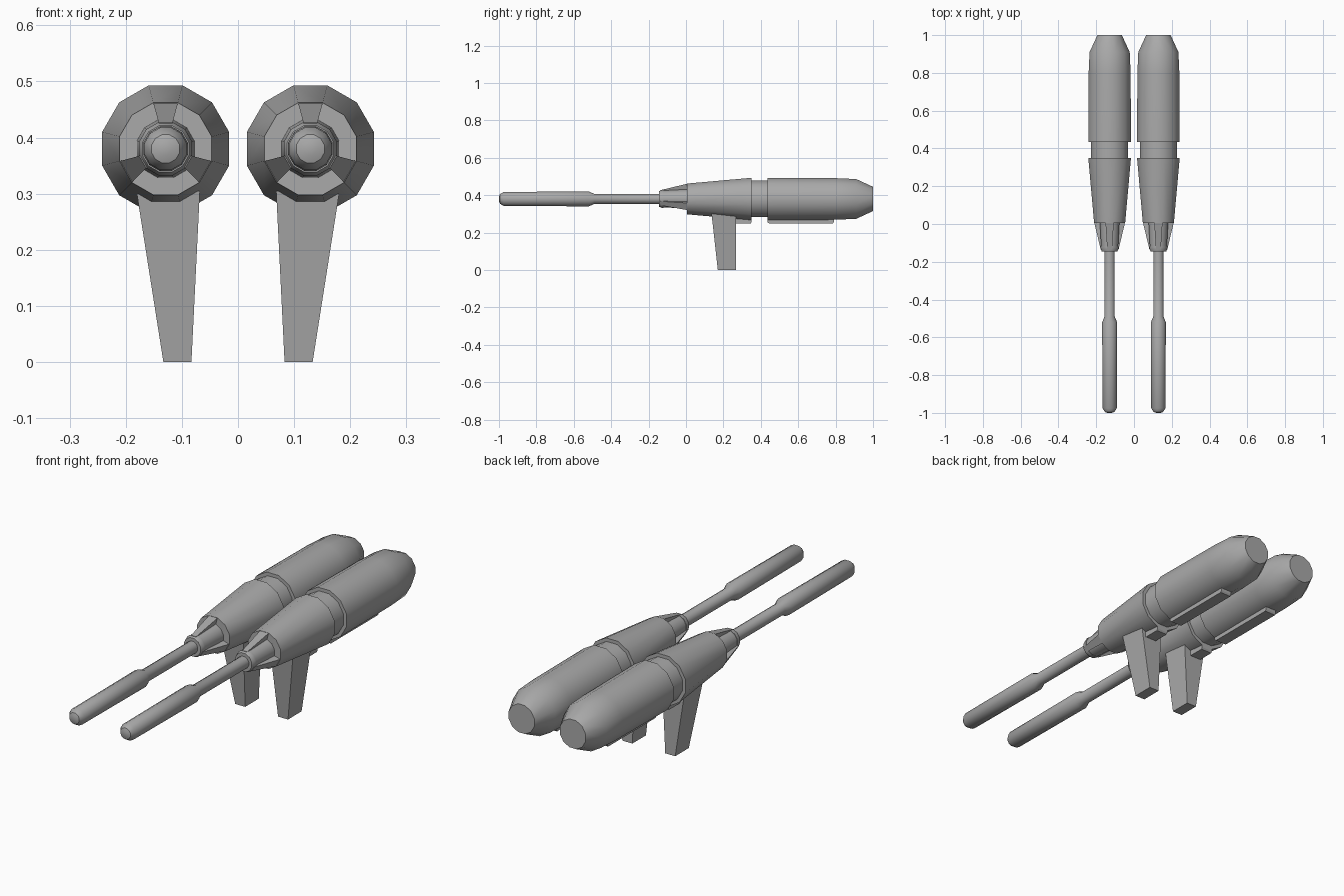
import bpy, bmesh, math

cube = bpy.data.objects.get("Cube")
if cube:
    bpy.data.objects.remove(cube, do_unlink=True)

AXIS_X, AXIS_Z = 0.129, 0.38   # centre line of the left gun
SIDES = 12

grey = bpy.data.materials.new("metal_grey")
grey.use_nodes = True
colour = (0.4, 0.4, 0.4, 1)
grey.diffuse_color = colour
grey.node_tree.nodes["Principled BSDF"].inputs["Base Color"].default_value = colour


def finish(name, bm, smooth=None):
    """Turn a bmesh into an object mirrored across x = 0."""
    bmesh.ops.recalc_face_normals(bm, faces=bm.faces)
    mesh = bpy.data.meshes.new(name)
    bm.to_mesh(mesh)
    bm.free()
    mesh.materials.append(grey)
    ob = bpy.data.objects.new(name, mesh)
    bpy.context.collection.objects.link(ob)
    if smooth:
        bpy.ops.object.select_all(action='DESELECT')
        ob.select_set(True)
        bpy.context.view_layer.objects.active = ob
        bpy.ops.object.shade_smooth_by_angle(angle=math.radians(smooth))
    ob.modifiers.new("mirror", 'MIRROR').use_mirror_merge = False
    return ob


def on_axis(y, r, degrees):
    """Point at radius r around the gun's centre line."""
    a = math.radians(degrees)
    return (AXIS_X + r * math.cos(a), y, AXIS_Z + r * math.sin(a))


def loft(bm, loops):
    """Bridge loops of equal length and cap both ends."""
    rings = [[bm.verts.new(p) for p in loop] for loop in loops]
    n = len(rings[0])
    for a, b in zip(rings, rings[1:]):
        for i in range(n):
            j = (i + 1) % n
            bm.faces.new((a[i], a[j], b[j], b[i]))
    bm.faces.new(rings[0])
    bm.faces.new(rings[-1])


def lathe(name, profile, smooth=35):
    """Turned part from (y, radius) pairs, with a flat facing up."""
    bm = bmesh.new()
    step = 360 / SIDES
    loft(bm, [[on_axis(y, r, step * (i + 0.5)) for i in range(SIDES)]
              for y, r in profile])
    return finish(name, bm, smooth)


def rect(x0, x1, y0, y1, z):
    return [(x0, y0, z), (x1, y0, z), (x1, y1, z), (x0, y1, z)]


# Turned parts, front to back
lathe("barrel", [(-1, 0.012), (-0.995, 0.026), (-0.975, 0.039), (-0.52, 0.041),
                 (-0.49, 0.028), (-0.12, 0.028)])
lathe("barrel_collar", [(-0.145, 0.043), (-0.13, 0.049), (-0.12, 0.049)])
lathe("nose_core", [(-0.13, 0.046), (0.02, 0.054)])
lathe("front_housing", [(0.005, 0.085), (0.35, 0.117)])
lathe("middle_ring", [(0.34, 0.101), (0.445, 0.101)])
lathe("rear_housing", [(0.435, 0.117), (0.8, 0.115), (0.91, 0.110), (1, 0.067)])

# Three tapered ribs around the nose
bm = bmesh.new()
for middle in (90, 210, 330):
    a, b = middle - 15, middle + 15
    loft(bm, [[on_axis(y, inner, a), on_axis(y, outer, a),
               on_axis(y, outer, b), on_axis(y, inner, b)]
              for y, inner, outer in ((-0.135, 0.03, 0.049), (0.01, 0.03, 0.085))])
finish("nose_ribs", bm)

# Tapered grip
bm = bmesh.new()
loft(bm, [rect(0.083, 0.133, 0.17, 0.268, 0),
          rect(0.068, 0.181, 0.136, 0.268, 0.305)])
finish("grip", bm)

# Rails under the housings
for name, y0, y1 in (("front_rail", 0.26, 0.35), ("rear_rail", 0.435, 0.79)):
    bm = bmesh.new()
    x0, x1 = AXIS_X - 0.028, AXIS_X + 0.028
    loft(bm, [rect(x0, x1, y0 + 0.01, y1 - 0.005, 0.248),
              rect(x0, x1, y0, y1, 0.256), rect(x0, x1, y0, y1, 0.29)])
    finish(name, bm)
